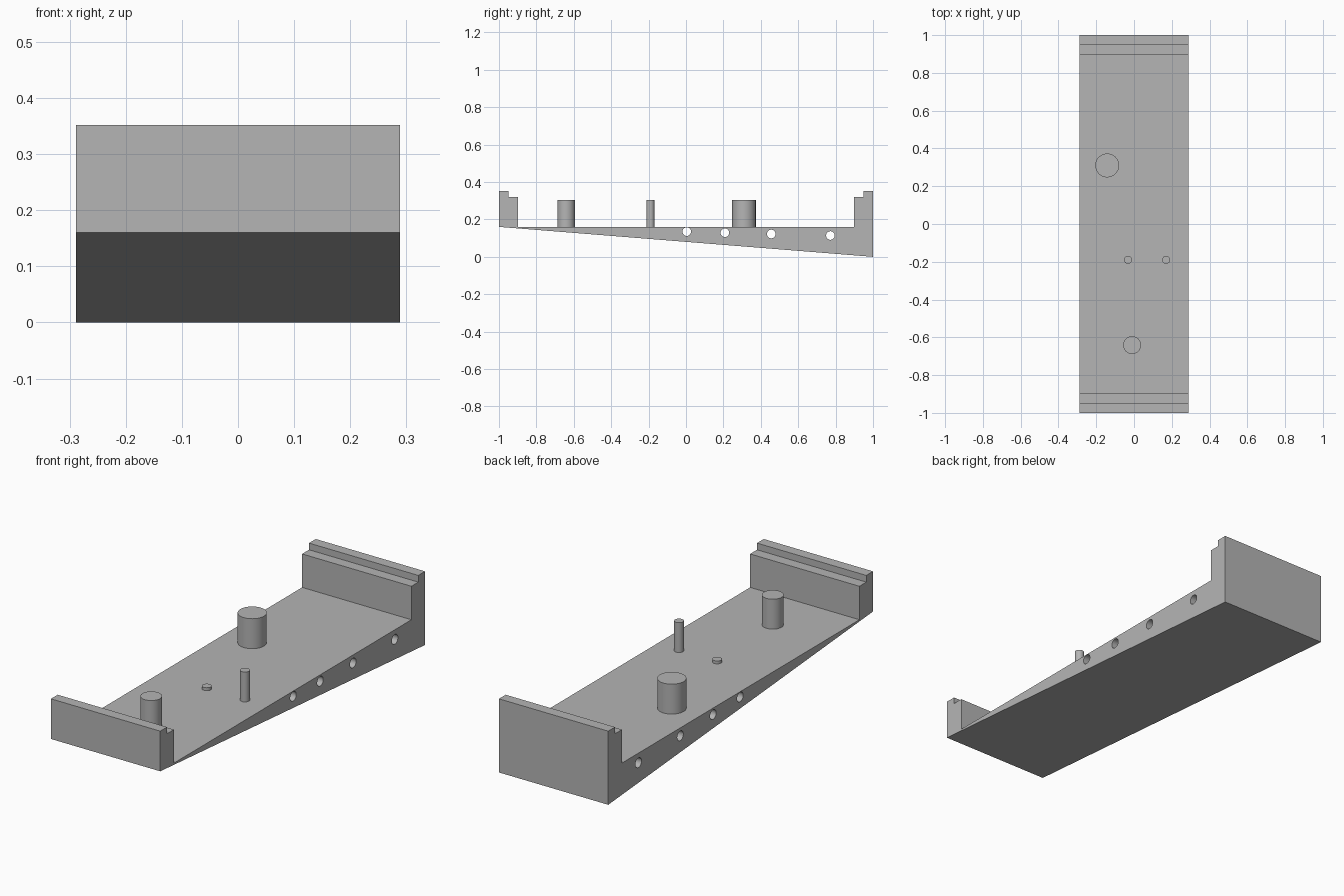
import bpy, bmesh, math

cube = bpy.data.objects.get("Cube")
if cube:
    bpy.data.objects.remove(cube, do_unlink=True)

HALF_W = 0.289
FLOOR = 0.16

grey = bpy.data.materials.new("plain_grey")
grey.use_nodes = True
grey.diffuse_color = (0.46, 0.46, 0.46, 1)
grey.node_tree.nodes["Principled BSDF"].inputs["Base Color"].default_value = (0.46, 0.46, 0.46, 1)


def extrude_profile(name, profile):
    """Extrude a side profile of (y, z) points across the full width."""
    bm = bmesh.new()
    face = bm.faces.new([bm.verts.new((-HALF_W, y, z)) for y, z in profile])
    made = bmesh.ops.extrude_face_region(bm, geom=[face])
    verts = [g for g in made["geom"] if isinstance(g, bmesh.types.BMVert)]
    bmesh.ops.translate(bm, verts=verts, vec=(2 * HALF_W, 0, 0))
    bmesh.ops.recalc_face_normals(bm, faces=bm.faces)
    mesh = bpy.data.meshes.new(name)
    bm.to_mesh(mesh)
    bm.free()
    obj = bpy.data.objects.new(name, mesh)
    bpy.context.collection.objects.link(obj)
    obj.data.materials.append(grey)
    return obj


def cylinder(name, radius, depth, location, rotation=(0, 0, 0)):
    bpy.ops.mesh.primitive_cylinder_add(vertices=48, radius=radius, depth=depth,
                                        location=location, rotation=rotation)
    obj = bpy.context.object
    obj.name = name
    obj.data.materials.append(grey)
    bpy.ops.object.shade_smooth_by_angle()
    return obj


def post(name, x, y, radius, top):
    sink = 0.005
    return cylinder(name, radius, top - FLOOR + sink, (x, y, (top + FLOOR - sink) / 2))


# Wedge base with a stepped wall at each end
base = extrude_profile("wedge_base", [
    (-1, 0.16), (1, 0), (1, 0.352), (0.949, 0.352), (0.949, 0.32), (0.897, 0.32),
    (0.897, FLOOR), (-0.897, FLOOR), (-0.897, 0.32), (-0.949, 0.32),
    (-0.949, 0.352), (-1, 0.352)])

# Cross holes drilled through the sides
for i, (y, z) in enumerate([(0.004, 0.135), (0.208, 0.129), (0.456, 0.122), (0.772, 0.114)]):
    cutter = cylinder(f"hole_cutter_{i + 1}", 0.023, 1, (0, y, z), (0, math.pi / 2, 0))
    cutter.hide_render = True
    cutter.hide_set(True)
    cutter.display_type = "WIRE"
    cut = base.modifiers.new(f"cross_hole_{i + 1}", "BOOLEAN")
    cut.operation = "DIFFERENCE"
    cut.solver = "EXACT"
    cut.object = cutter

# Apply the cuts, then drop the cutters
bpy.context.view_layer.update()
cut_mesh = bpy.data.meshes.new_from_object(
    base.evaluated_get(bpy.context.evaluated_depsgraph_get()))
base.modifiers.clear()
base.data = cut_mesh
for obj in [o for o in bpy.data.objects if o.name.startswith("hole_cutter")]:
    bpy.data.objects.remove(obj, do_unlink=True)
bpy.ops.object.select_all(action="DESELECT")
base.select_set(True)
bpy.context.view_layer.objects.active = base
bpy.ops.object.shade_smooth_by_angle()

# Posts standing on the floor
post("large_post", -0.142, 0.31, 0.063, 0.303)
post("medium_post", -0.01, -0.641, 0.047, 0.303)
post("tall_pin", 0.17, -0.19, 0.021, 0.303)
post("short_pin", -0.032, -0.19, 0.021, 0.174)
